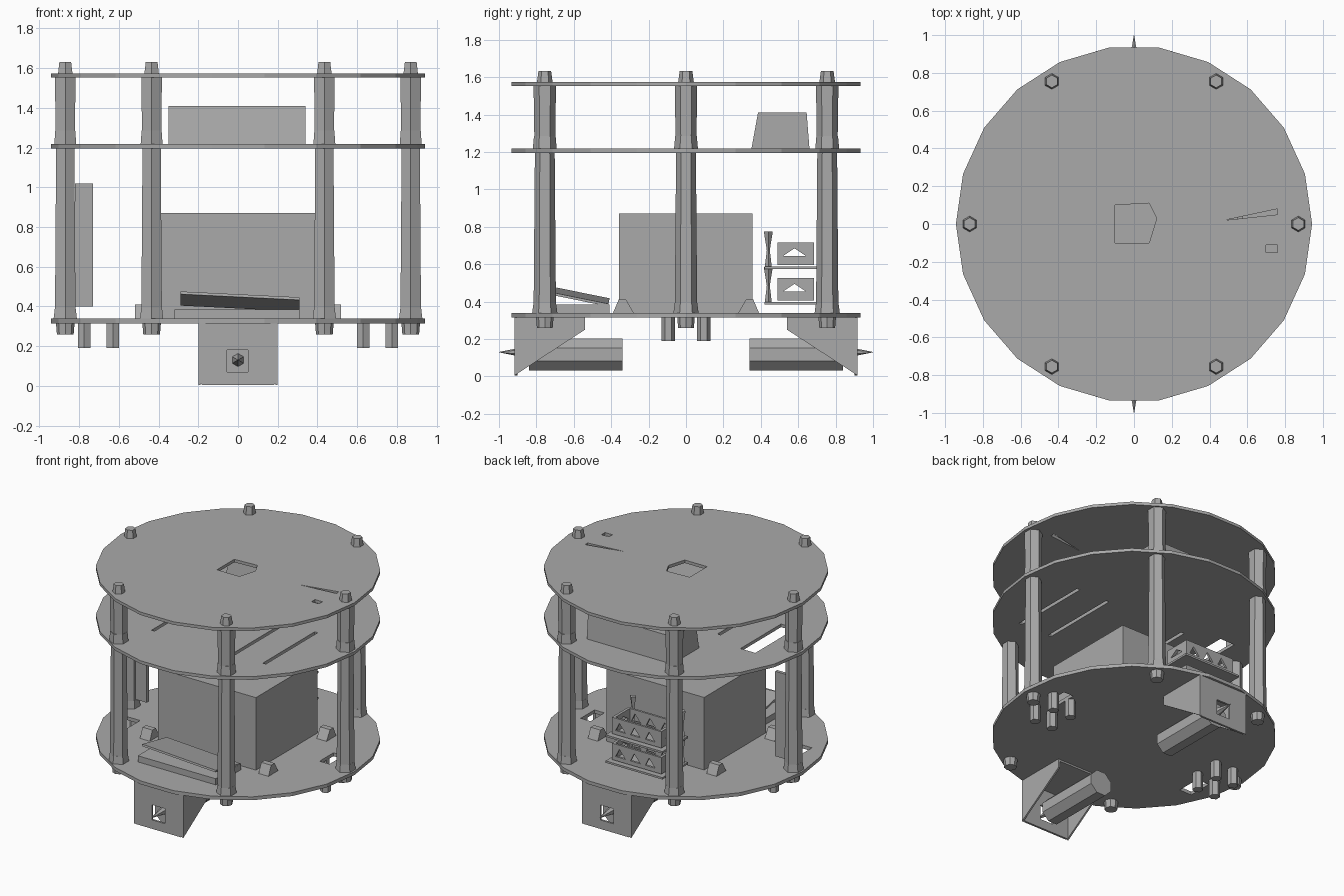
import bpy, bmesh, math
from mathutils import Vector, Matrix

cube = bpy.data.objects.get("Cube")
if cube:
    bpy.data.objects.remove(cube, do_unlink=True)

grey = bpy.data.materials.new("plain_grey")
grey.use_nodes = True
grey.diffuse_color = (0.4, 0.4, 0.4, 1)
grey.node_tree.nodes["Principled BSDF"].inputs["Base Color"].default_value = (0.4, 0.4, 0.4, 1)


def finish(name, bm):
    bmesh.ops.recalc_face_normals(bm, faces=bm.faces)
    mesh = bpy.data.meshes.new(name)
    bm.to_mesh(mesh)
    bm.free()
    mesh.materials.append(grey)
    ob = bpy.data.objects.new(name, mesh)
    bpy.context.scene.collection.objects.link(ob)
    return ob


def box(name, x, y, z, tilt=None):
    """Box from (min, max) pairs, optionally turned about its centre."""
    bm = bmesh.new()
    bmesh.ops.create_cube(bm, size=1)
    size = Vector((x[1] - x[0], y[1] - y[0], z[1] - z[0]))
    mid = Vector((sum(x), sum(y), sum(z))) / 2
    turn = tilt if tilt else Matrix()
    bm.transform(Matrix.Translation(mid) @ turn @ Matrix.Diagonal(size).to_4x4())
    return finish(name, bm)


def rod(name, centre, r1, r2, length, sides, turn=None):
    bm = bmesh.new()
    bmesh.ops.create_cone(bm, cap_ends=True, segments=sides, radius1=r1, radius2=r2, depth=length)
    bm.transform(Matrix.Translation(centre) @ (turn if turn else Matrix()))
    return finish(name, bm)


def prism(name, points, depth, place):
    """Extrude a flat outline, placing each point with the given function."""
    bm = bmesh.new()
    face = bm.faces.new([bm.verts.new(place(*p)) for p in points])
    new = bmesh.ops.extrude_face_region(bm, geom=[face])["geom"]
    bmesh.ops.translate(bm, vec=depth, verts=[v for v in new if isinstance(v, bmesh.types.BMVert)])
    return finish(name, bm)


def cut(target, cutters):
    for c in cutters:
        mod = target.modifiers.new("hole", 'BOOLEAN')
        mod.operation, mod.solver, mod.object = 'DIFFERENCE', 'EXACT', c
        c.hide_render = True
        c.hide_set(True)
    bpy.context.view_layer.update()
    done = bpy.data.meshes.new_from_object(target.evaluated_get(bpy.context.evaluated_depsgraph_get()))
    target.modifiers.clear()
    target.data = done
    for c in cutters:
        bpy.data.objects.remove(c, do_unlink=True)


# Three round decks
SIDES = 22
decks = {}
for name, low, high in (("base_deck", 0.315, 0.34), ("middle_deck", 1.195, 1.218), ("top_deck", 1.552, 1.574)):
    spin = Matrix.Rotation(math.pi / SIDES, 4, 'Z')
    decks[name] = rod(name, (0, 0, (low + high) / 2), 0.943, 0.943, high - low, SIDES, spin)

# Openings in the decks
tall = (0, 2)
cut(decks["top_deck"], [
    prism("hole", [(-0.1, 0.1), (0.08, 0.11), (0.12, 0.03), (0.08, -0.1), (-0.1, -0.1)],
          (0, 0, 2), lambda x, y: (x, y, 0)),
    prism("hole", [(0.48, 0.02), (0.76, 0.05), (0.76, 0.08)], (0, 0, 2), lambda x, y: (x, y, 0)),
    box("hole", (0.7, 0.76), (-0.15, -0.11), tall)])
cut(decks["middle_deck"], [box("hole", (-0.7, -0.58), (-0.27, 0.2), tall)] +
    [box("hole", (x, x + 0.025), (-0.5, 0.1), tall) for x in (-0.35, 0.3, 0.55)])
cut(decks["base_deck"], [box("hole", (-0.78, -0.68), (-0.34, -0.16), tall),
                         box("hole", (0.66, 0.74), (0.0, 0.16), tall)])

# Standoff posts with bolts and nuts
spots = [(sx * 0.435, sy * 0.755) for sx in (-1, 1) for sy in (-1, 1)] + [(-0.87, 0), (0.87, 0)]
for x, y in spots:
    rod("lower_post", (x, y, 0.768), 0.06, 0.053, 0.86, 6)
    rod("upper_post", (x, y, 1.385), 0.055, 0.06, 0.34, 6)
    rod("post_nut", (x, y, 1.25), 0.064, 0.058, 0.07, 6)
    rod("post_foot", (x, y, 0.365), 0.068, 0.06, 0.06, 6)
    rod("bottom_bolt", (x, y, 0.288), 0.042, 0.047, 0.06, 8)
    rod("top_bolt", (x, y, 1.602), 0.042, 0.034, 0.06, 6)

# Battery block with corner brackets
box("battery_block", (-0.395, 0.395), (-0.358, 0.355), (0.34, 0.87))
for sx in (-1, 1):
    for sy in (-1, 1):
        prism("corner_bracket", [(0.28, 0.34), (0.39, 0.34), (0.36, 0.41), (0.32, 0.41)], (sx * 0.08, 0, 0),
              lambda y, z: (sx * 0.44, sy * y, z))

# Sensor strip beside the side post
box("sensor_strip", (-0.82, -0.73), (-0.012, 0.012), (0.4, 1.02))

# Pegs under the base
for sx in (-1, 1):
    for x in (0.63, 0.775):
        for y in (-0.095, 0.095):
            rod("base_peg", (sx * x, y, 0.255), 0.036, 0.036, 0.13, 6)

# Motors with gusseted brackets, front and back
lie = Matrix.Rotation(math.pi / 2, 4, 'X')
for s in (-1, 1):
    plate = prism("bracket_plate", [(-0.2, 0.315), (0.2, 0.315), (0.2, 0.02), (0.18, 0.005), (-0.18, 0.005), (-0.2, 0.02)],
                  (0, -s * 0.015, 0), lambda x, z: (x, s * 0.917, z))
    cut(plate, [box("hole", (-0.055, 0.05), (s * 0.91 - 0.1, s * 0.91 + 0.1), (0.07, 0.18))])
    box("bracket_top", (-0.2, 0.2), sorted((s * 0.54, s * 0.915)), (0.302, 0.316))
    for x in (-0.2, 0.188):
        prism("bracket_gusset", [(0.917, 0.315), (0.54, 0.315), (0.54, 0.25), (0.917, 0.005)],
              (0.012, 0, 0), lambda y, z: (x, s * y, z))
    rod("motor_body", (0, s * 0.59, 0.118), 0.092, 0.092, 0.5, 8, lie @ Matrix.Rotation(math.pi / 8, 4, 'Z'))
    r1, r2 = (0.035, 0.001) if s < 0 else (0.001, 0.035)
    rod("motor_shaft", (0, s * 0.915, 0.13), r1, r2, 0.17, 6, lie)

# Front tray with a sloping lid
box("tray_base", (-0.32, 0.31), (-0.7, -0.41), (0.34, 0.385))
box("tray_lid", (-0.29, 0.31), (-0.7, -0.41), (0.418, 0.432),
    Matrix.Rotation(-0.2, 4, 'X') @ Matrix.Rotation(0.05, 4, 'Y'))

# Rear stack of two circuit boards with slotted frames and pins
for z in (0.385, 0.575):
    box("circuit_board", (-0.31, 0.15), (0.42, 0.715), (z, z + 0.014))
    frame = box("board_frame", (-0.28, 0.12), (0.49, 0.685), (z + 0.02, z + 0.14))
    holes = [box("hole", (-0.26, 0.1), (0.505, 0.67), (z + 0.03, z + 0.5))]
    for x in (-0.23, -0.11, 0.01):
        holes.append(prism("hole", [(x, z + 0.05), (x + 0.08, z + 0.05), (x + 0.05, z + 0.11)],
                           (0, 1, 0), lambda a, b: (a, 0.1, b)))
    holes.append(prism("hole", [(0.52, z + 0.07), (0.64, z + 0.07), (0.58, z + 0.11)],
                       (2, 0, 0), lambda a, b: (-1, a, b)))
    cut(frame, holes)
    for x in (-0.28, 0.12):
        rod("board_pin", (x, 0.44, z + 0.05), 0.02, 0.008, 0.1, 4)
        rod("board_pin", (x, 0.44, z + 0.15), 0.008, 0.024, 0.1, 4)

# Control unit on the middle deck
prism("control_unit", [(0.35, 1.218), (0.66, 1.218), (0.645, 1.41), (0.385, 1.41)], (0.69, 0, 0),
      lambda y, z: (-0.35, y, z))
